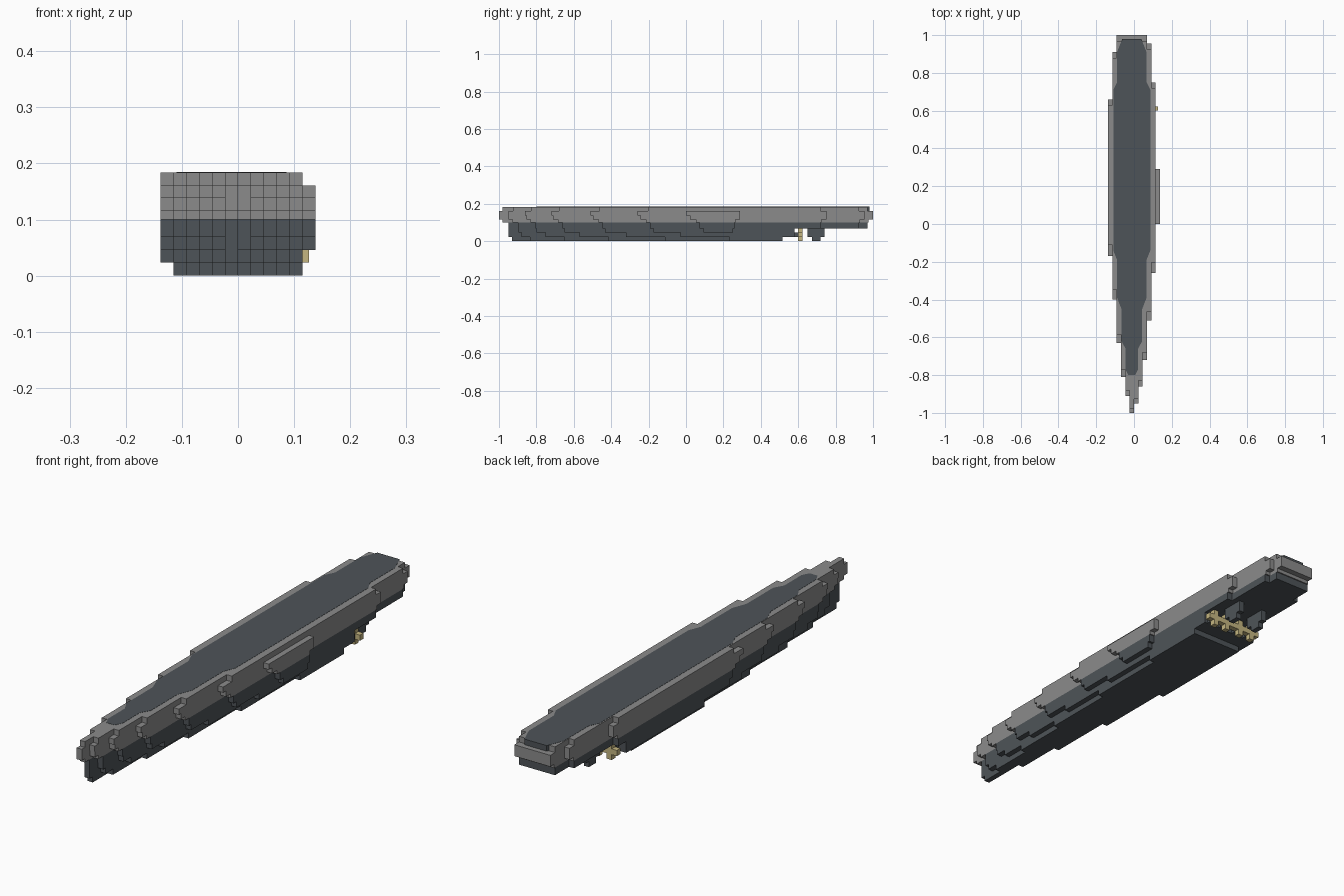
import bpy, bmesh

old = bpy.data.objects.get("Cube")
if old:
    bpy.data.objects.remove(old, do_unlink=True)

U = 2 / 87  # block size


def material(name, rgb):
    m = bpy.data.materials.new(name)
    m.use_nodes = True
    m.diffuse_color = (*rgb, 1)
    m.node_tree.nodes["Principled BSDF"].inputs["Base Color"].default_value = (*rgb, 1)
    return m


GREY = material("light_grey", (0.26, 0.26, 0.26))
DARK = material("slate", (0.076, 0.088, 0.098))
BRASS = material("brass", (0.56, 0.47, 0.22))


def finish(name, bm, mat):
    bmesh.ops.recalc_face_normals(bm, faces=bm.faces)
    me = bpy.data.meshes.new(name)
    bm.to_mesh(me)
    bm.free()
    me.materials.append(mat)
    ob = bpy.data.objects.new(name, me)
    bpy.context.collection.objects.link(ob)
    return ob


def slab(bm, outline, z0, z1):
    """Extrude a plan outline between two heights."""
    pts = [p for i, p in enumerate(outline) if p != outline[i - 1]]
    face = bm.faces.new([bm.verts.new((x, y, z0)) for x, y in pts])
    out = bmesh.ops.extrude_face_region(bm, geom=[face], use_keep_orig=True)
    verts = [v for v in out["geom"] if isinstance(v, bmesh.types.BMVert)]
    bmesh.ops.translate(bm, verts=verts, vec=(0, 0, z1 - z0))


def box(bm, x0, x1, y0, y1, z0, z1):
    slab(bm, [(x0, y0), (x1, y0), (x1, y1), (x0, y1)], z0, z1)


# Hull columns from the centre outwards, alternating sides: bow and stern ends
ORDER = [5, 6, 4, 7, 3, 8, 2, 9, 1, 10, 0, 11]
BOW = [-1, -.95, -.91, -.86, -.81, -.72, -.63, -.51, -.40, -.26, -.17, 0]
STERN = [1, 1, 1, 1, 1, 1, 1, .955, .91, .75, .66, .29]

# Hull rows: bottom, top, bow shift, bow shift per column, stern shift,
# stern limit, number of columns
ROWS = [
    (0, U, .07, .047, -.04, .515, 10),
    (U, 2 * U, .05, .02, -.04, .58, 11),
    (2 * U, 3 * U, .05, .004, -.04, .58, 12),
    (3 * U, .1, .05, .002, -.03, 1, 12),
    (.1, 5 * U, .02, .003, -.025, 1, 12),
    (5 * U, 6 * U, 0, .002, 0, 1, 12),
    (6 * U, 7 * U, 0, 0, 0, 1, 12),
    (7 * U, 8 * U, .02, .004, -.03, 1, 11),
]


def hull(name, rows, mat):
    bm = bmesh.new()
    for z0, z1, shift, slope, aft, limit, count in rows:
        front, back = [], []
        for col in sorted(ORDER[:count]):
            k = ORDER.index(col)
            y0 = BOW[k] + shift + slope * k
            y1 = min(STERN[k] + aft, limit)
            x0, x1 = (col - 6) * U, (col - 5) * U
            front += [(x0, y0), (x1, y0)]
            back += [(x0, y1), (x1, y1)]
        slab(bm, front + back[::-1], z0, z1)
    return finish(name, bm, mat)


hull("lower_hull", ROWS[:4], DARK)
hull("upper_hull", ROWS[4:], GREY)

# Deck plate, mirrored about the hull's centre line
HALF = [(.018, -.8), (.033, -.77), (.033, -.66), (.055, -.62), (.055, -.45),
        (.078, -.39), (.078, -.19), (.098, -.14), (.098, .71), (.078, .75),
        (.078, .91), (.05, .98)]
MID = -U / 2
bm = bmesh.new()
slab(bm, [(MID + w, y) for w, y in HALF] + [(MID - w, y) for w, y in HALF[::-1]],
     7 * U + .001, 8 * U + .0008)
finish("deck", bm, DARK)

# Propellers and their shafts
props, shafts = bmesh.new(), bmesh.new()
for side in (-1, 1):
    for off in (1.5, 4):
        x = side * off * U
        box(props, x - 1.5 * U, x + 1.5 * U, .6, .6 + U, U, 2 * U)
        box(props, x - U / 2, x + U / 2, .6, .6 + U, 0.001, 2.9 * U)
        box(shafts, x - U / 2, x + U / 2, .5, .6, U, 2 * U)
finish("propellers", props, BRASS)
finish("propeller_shafts", shafts, DARK)

# Twin rudders
bm = bmesh.new()
for side in (-1, 1):
    x = side * 2.5 * U
    box(bm, x - U / 2, x + U / 2, .65, .74, U, 3 * U)
    box(bm, x - U / 2, x + U / 2, .675, .72, 0, U)
finish("rudders", bm, DARK)
